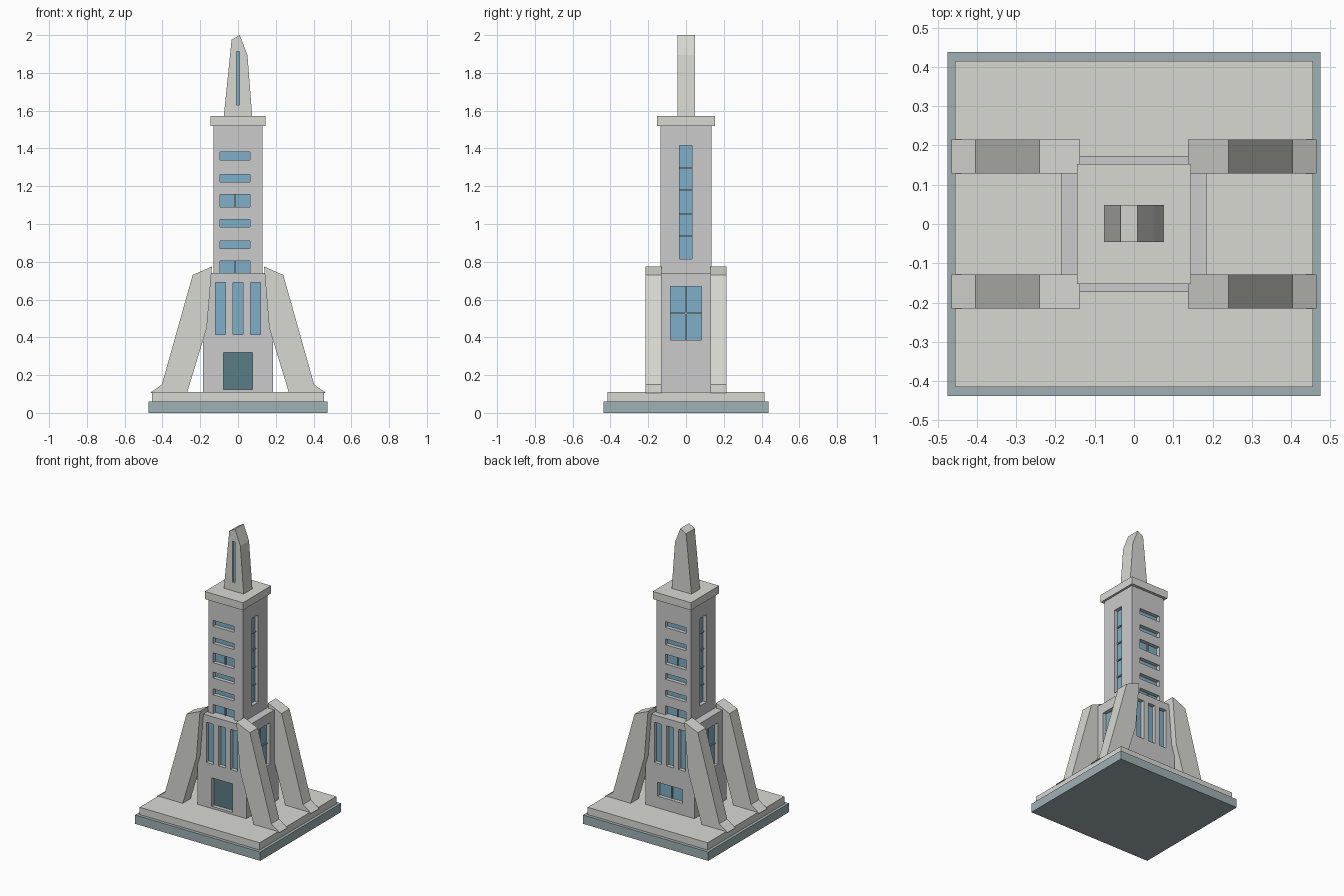
import bpy, bmesh

if "Cube" in bpy.data.objects:
    bpy.data.objects.remove(bpy.data.objects["Cube"])

def material(name, rgb):
    m = bpy.data.materials.new(name)
    m.diffuse_color = (*rgb, 1)
    m.use_nodes = True
    m.node_tree.nodes["Principled BSDF"].inputs["Base Color"].default_value = m.diffuse_color
    return m

STONE = material("pale_stone", (0.69, 0.69, 0.65))
WALL = material("cool_wall", (0.61, 0.64, 0.63))
SLATE = material("slate", (0.35, 0.44, 0.46))
GLASS = material("blue_glass", (0.21, 0.43, 0.57))
DOOR = material("dark_door", (0.10, 0.20, 0.24))
DEPTH = 0.03

def finish(bm, name, mat):
    bmesh.ops.recalc_face_normals(bm, faces=bm.faces)
    me = bpy.data.meshes.new(name)
    bm.to_mesh(me)
    bm.free()
    me.materials.append(mat)
    ob = bpy.data.objects.new(name, me)
    bpy.context.collection.objects.link(ob)
    return ob

def add_box(bm, lo, hi):
    for v in bmesh.ops.create_cube(bm, size=1)["verts"]:
        v.co = [(a + b) / 2 + c * (b - a) for a, b, c in zip(lo, hi, v.co)]

def block(name, hx, hy, z0, z1, mat):
    bm = bmesh.new()
    add_box(bm, (-hx, -hy, z0), (hx, hy, z1))
    return finish(bm, name, mat)

def add_prism(bm, points, y0, y1):
    f = bm.faces.new([bm.verts.new((x, y0, z)) for x, z in points])
    ext = bmesh.ops.extrude_face_region(bm, geom=[f])["geom"]
    for v in ext:
        if isinstance(v, bmesh.types.BMVert):
            v.co.y = y1

def wall_box(bm, axis, side, face, d0, d1, u0, u1, z0, z1):
    """Box spanning depths d0..d1 behind a wall, u0..u1 along it."""
    a, b = sorted((side * (face - d0), side * (face - d1)))
    if axis == "x":
        add_box(bm, (a, u0, z0), (b, u1, z1))
    else:
        add_box(bm, (u0, a, z0), (u1, b, z1))

def openings(host, items, depth=DEPTH):
    """Cut recesses in host, then fit panes and thin bars.
    item: axis, side, face, u0, u1, z0, z1, upright bars, level bars, material"""
    cut, bars, panes = bmesh.new(), bmesh.new(), {}
    for axis, side, face, u0, u1, z0, z1, us, zs, mat in items:
        w = (axis, side, face)
        wall_box(cut, *w, -0.02, depth, u0, u1, z0, z1)
        wall_box(panes.setdefault(mat, bmesh.new()), *w, depth - 0.004, depth + 0.004, u0, u1, z0, z1)
        for u in us:
            wall_box(bars, *w, depth - 0.012, depth, u - 0.004, u + 0.004, z0, z1)
        for z in zs:
            wall_box(bars, *w, depth - 0.012, depth, u0, u1, z - 0.004, z + 0.004)
    cutter = finish(cut, "cutter", WALL)
    mod = host.modifiers.new("recesses", "BOOLEAN")
    mod.object, mod.operation, mod.solver = cutter, "DIFFERENCE", "EXACT"
    deps = bpy.context.evaluated_depsgraph_get()
    deps.update()
    host.data = bpy.data.meshes.new_from_object(host.evaluated_get(deps))
    host.modifiers.clear()
    bpy.data.objects.remove(cutter)
    for mat, bm in panes.items():
        finish(bm, host.name + ("_door" if mat == DOOR else "_glass"), mat)
    if bars.verts:
        finish(bars, host.name + "_window_bars", SLATE)
    else:
        bars.free()

# Stepped base
block("plinth", 0.475, 0.4375, 0, 0.06, SLATE)
block("upper_step", 0.455, 0.415, 0.06, 0.11, STONE)

# Lower hall with tall windows, side windows, front door and rear window
hall = block("lower_hall", 0.185, 0.173, 0.11, 0.74, WALL)
items = []
for s in (-1, 1):
    for c in (-0.092, 0, 0.092):
        items.append(("y", s, 0.173, c - 0.027, c + 0.027, 0.415, 0.69, [], [], GLASS))
    items.append(("x", s, 0.185, -0.082, 0.082, 0.385, 0.67, [0], [0.527], GLASS))
items.append(("y", -1, 0.173, -0.078, 0.078, 0.125, 0.32, [], [], DOOR))
items.append(("y", 1, 0.173, -0.095, 0.095, 0.19, 0.285, [0], [], GLASS))
openings(hall, items)

# Upper tower with strip windows front and back, slot windows on the sides
tower = block("upper_tower", 0.13, 0.134, 0.70, 1.52, WALL)
items = []
for s in (-1, 1):
    for z0, z1, bar in ((0.735, 0.803, 1), (0.87, 0.91, 0), (0.985, 1.025, 0),
                        (1.09, 1.157, 1), (1.222, 1.262, 0), (1.34, 1.38, 0)):
        items.append(("y", s, 0.134, -0.095, 0.063, z0, z1, [-0.016] * bar, [], GLASS))
    items.append(("x", s, 0.13, -0.035, 0.033, 0.815, 1.415, [],
                  [0.935, 1.055, 1.178, 1.295], GLASS))
openings(tower, items)

# Roof cap
block("roof_cap", 0.145, 0.153, 1.52, 1.572, STONE)

# Asymmetric spire with front slit
bm = bmesh.new()
add_prism(bm, [(-0.075, 1.572), (0.075, 1.572), (0.05, 1.895), (0.009, 2.0), (-0.034, 1.975)],
          -0.046, 0.048)
spire = finish(bm, "spire", STONE)
openings(spire, [("y", -1, 0.046, -0.009, 0.008, 1.63, 1.912, [], [], GLASS)], 0.015)

# Four leaning buttresses
profile = [(0.138, 0.775), (0.24, 0.73), (0.403, 0.15), (0.465, 0.106), (0.27, 0.106), (0.165, 0.45)]
for sx, side in ((-1, "left"), (1, "right")):
    for sy, end in ((-1, "front"), (1, "back")):
        bm = bmesh.new()
        add_prism(bm, [(sx * x, z) for x, z in profile], sy * 0.129, sy * 0.215)
        finish(bm, f"{end}_{side}_buttress", STONE)
